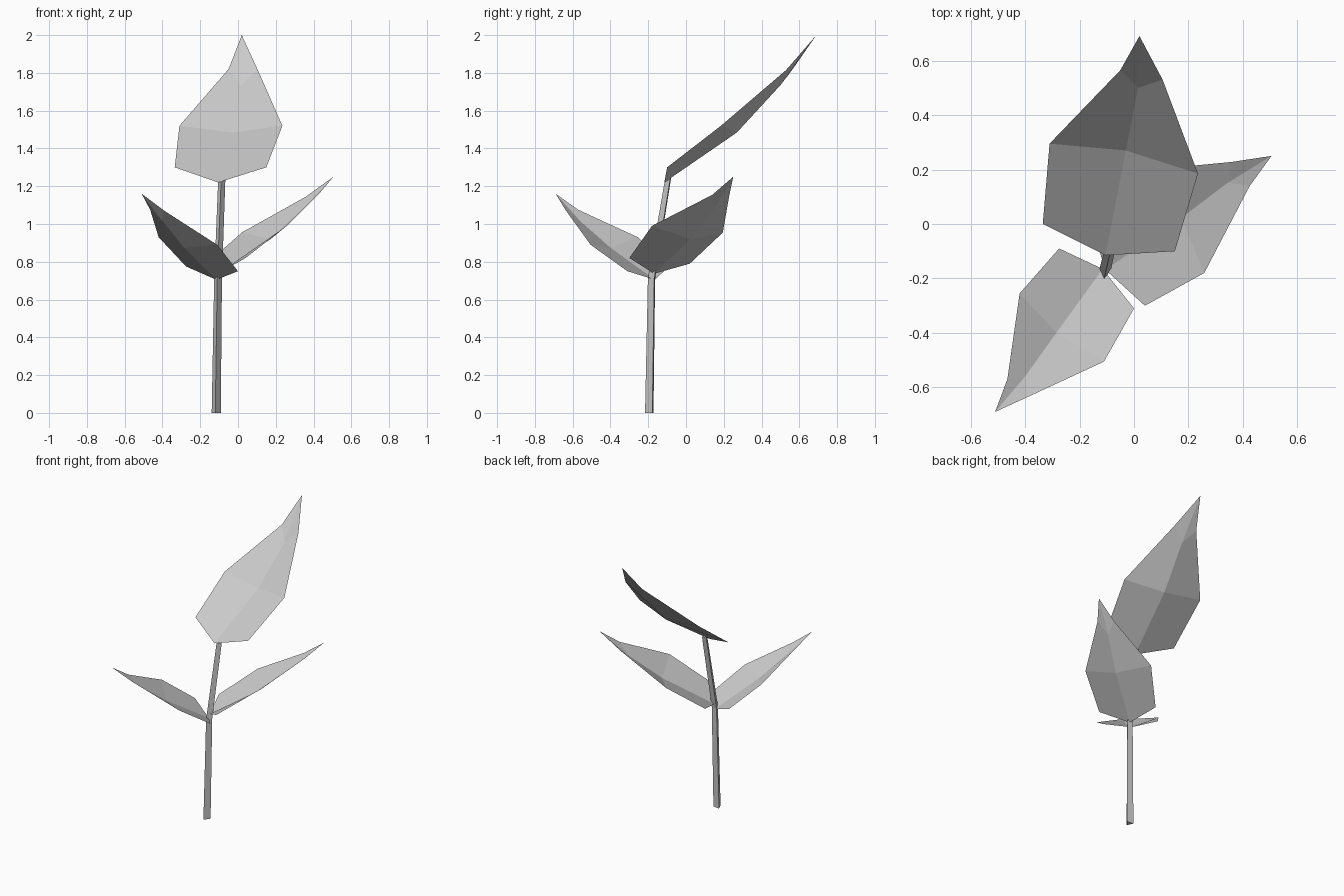
import bpy
from math import cos, sin, radians

cube = bpy.data.objects.get("Cube")
if cube:
    bpy.data.objects.remove(cube, do_unlink=True)

# One plain grey for the whole plant
grey = bpy.data.materials.new("light_grey")
grey.use_nodes = True
colour = (0.6, 0.6, 0.6, 1)
grey.diffuse_color = colour
grey.node_tree.nodes["Principled BSDF"].inputs["Base Color"].default_value = colour


def make_object(name, verts, faces):
    mesh = bpy.data.meshes.new(name)
    mesh.from_pydata(verts, [], faces)
    mesh.materials.append(grey)
    mesh.update()
    obj = bpy.data.objects.new(name, mesh)
    bpy.context.collection.objects.link(obj)
    return obj


def leaf(name, midrib, right_edge, left_edge):
    """Folded leaf: midrib of four points from base to tip, and three points per edge."""
    faces = []
    for edge in (4, 7):
        half = [(0, edge, edge + 1, 1), (1, edge + 1, edge + 2, 2), (2, edge + 2, 3)]
        # The left half winds the other way so that both halves face up
        faces += half if edge == 4 else [face[::-1] for face in half]
    return make_object(name, midrib + right_edge + left_edge, faces)


leaf("top_leaf",
     midrib=[(-0.105, -0.115, 1.22), (-0.03, 0.27, 1.485), (0.015, 0.5, 1.735), (0.02, 0.69, 2)],
     right_edge=[(0.15, -0.1, 1.3), (0.235, 0.185, 1.52), (0.105, 0.53, 1.815)],
     left_edge=[(-0.335, 0, 1.3), (-0.31, 0.295, 1.52), (-0.05, 0.565, 1.82)])

leaf("right_leaf",
     midrib=[(-0.115, -0.165, 0.705), (-0.284, -0.398, 0.873), (-0.4, -0.56, 1.015), (-0.51, -0.69, 1.16)],
     right_edge=[(-0.275, -0.09, 0.775), (-0.42, -0.255, 0.93), (-0.465, -0.57, 1.075)],
     left_edge=[(0, -0.31, 0.75), (-0.11, -0.505, 0.89), (-0.39, -0.635, 1.07)])

leaf("left_leaf",
     midrib=[(-0.105, -0.168, 0.737), (0.173, 0.022, 0.92), (0.345, 0.152, 1.083), (0.505, 0.25, 1.25)],
     right_edge=[(0.04, -0.3, 0.82), (0.258, -0.18, 0.99), (0.425, 0.14, 1.155)],
     left_edge=[(-0.165, 0.02, 0.79), (0.02, 0.195, 0.955), (0.36, 0.228, 1.145)])

# Three-sided stem with one bend; its top slants to meet the leaf
RINGS = [(-0.117, -0.189, 0, 0.028, 0),
         (-0.107, -0.178, 0.71, 0.024, 0),
         (-0.087, -0.092, 1.235, 0.022, 0.66)]
verts = []
for x, y, z, radius, slant in RINGS:
    for i in range(3):
        a = radians(-97 + 120 * i)
        dy = radius * sin(a)
        verts.append((x + radius * cos(a), y + dy, z + slant * dy))
faces = [(2, 1, 0), (6, 7, 8)]
for r in (0, 3):
    for i in range(3):
        j = (i + 1) % 3
        faces.append((r + i, r + j, r + 3 + j, r + 3 + i))
make_object("stem", verts, faces)
